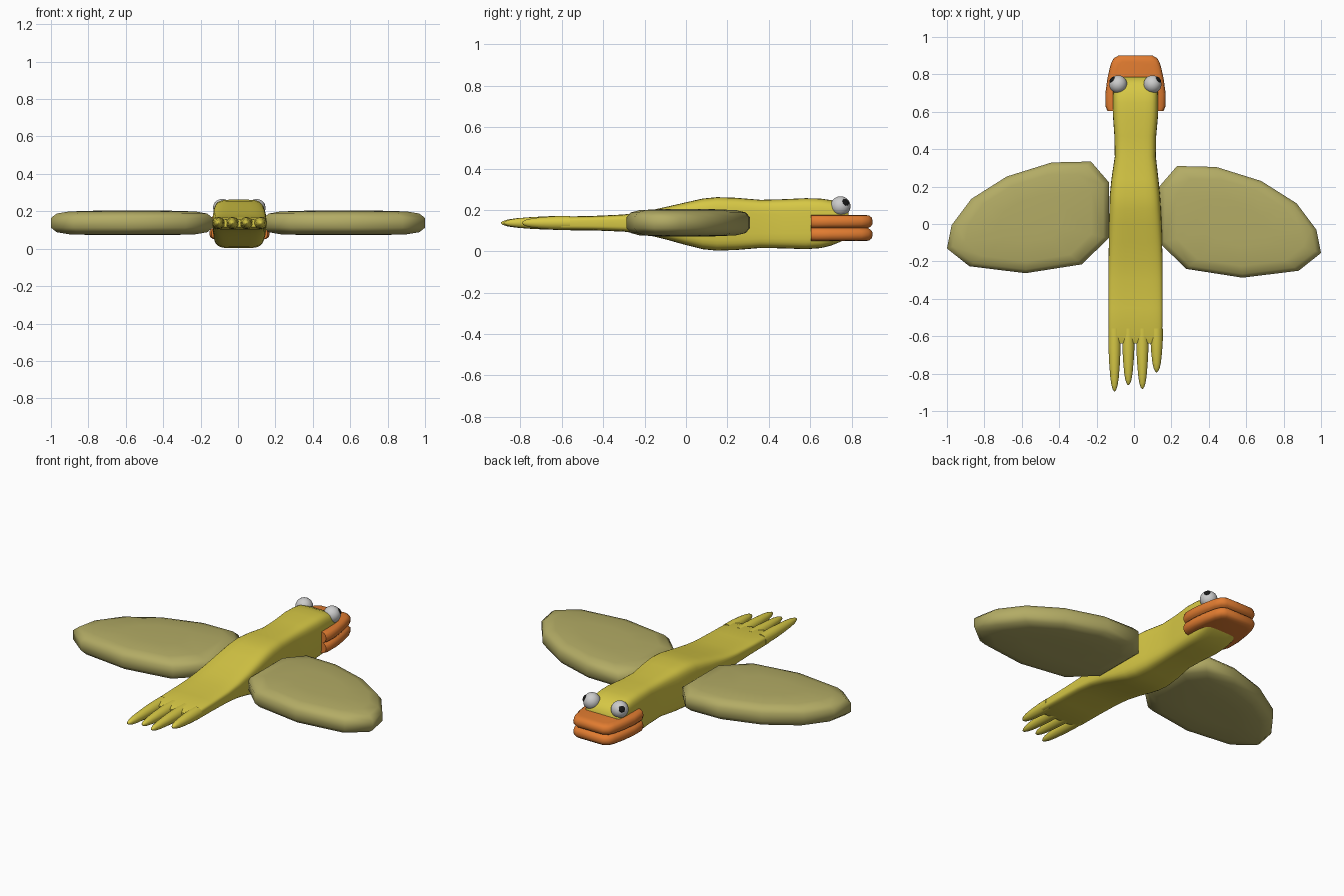
import bpy, bmesh
from math import sin, cos, pi, radians, copysign
from mathutils import Vector

if "Cube" in bpy.data.objects:
    bpy.data.objects.remove(bpy.data.objects["Cube"])


def material(name, rgb):
    m = bpy.data.materials.new(name)
    m.diffuse_color = (*rgb, 1)
    m.use_nodes = True
    m.node_tree.nodes["Principled BSDF"].inputs["Base Color"].default_value = m.diffuse_color
    return m


YELLOW = material("yellow", (0.68, 0.58, 0.06))
OLIVE = material("olive", (0.45, 0.41, 0.13))
ORANGE = material("orange", (0.75, 0.2, 0.03))
BLACK = material("black", (0.01, 0.01, 0.01))


def finish(obj, mat, angle):
    if mat:
        obj.data.materials.append(mat)
    bpy.ops.object.select_all(action='DESELECT')
    obj.select_set(True)
    bpy.context.view_layer.objects.active = obj
    bpy.ops.object.shade_smooth_by_angle(angle=radians(angle))


def loft(name, rings, mat, angle=40):
    """Skin a list of equal-length point rings and cap both ends."""
    bm = bmesh.new()
    vs = [[bm.verts.new(p) for p in r] for r in rings]
    n = len(vs[0])
    for a, b in zip(vs, vs[1:]):
        for i in range(n):
            j = (i + 1) % n
            bm.faces.new((a[i], a[j], b[j], b[i]))
    bm.faces.new(vs[0])
    bm.faces.new(vs[-1])
    bmesh.ops.recalc_face_normals(bm, faces=bm.faces)
    me = bpy.data.meshes.new(name)
    bm.to_mesh(me)
    bm.free()
    obj = bpy.data.objects.new(name, me)
    bpy.context.collection.objects.link(obj)
    finish(obj, mat, angle)
    return obj


def section(y, cx, hw, z0, z1, power, n=32):
    """Superellipse cross-section across the y axis."""
    pts = []
    for i in range(n):
        a = 2 * pi * (i + 0.5) / n
        c, s = cos(a), sin(a)
        pts.append((cx + hw * copysign(abs(c) ** (2 / power), c), y,
                    (z0 + z1) / 2 + (z1 - z0) / 2 * copysign(abs(s) ** (2 / power), s)))
    return pts


# body and head: y, centre x, half width, bottom, top
body = [(-0.64, 0.008, 0.138, 0.115, 0.155), (-0.60, 0.008, 0.143, 0.102, 0.168),
        (-0.45, 0.008, 0.144, 0.101, 0.171), (-0.30, 0.008, 0.144, 0.095, 0.178),
        (-0.20, 0.008, 0.144, 0.082, 0.192), (-0.10, 0.008, 0.143, 0.058, 0.214),
        (0.00, 0.007, 0.141, 0.030, 0.237), (0.08, 0.006, 0.138, 0.010, 0.255),
        (0.15, 0.005, 0.135, 0.003, 0.262), (0.24, 0.005, 0.126, 0.006, 0.259),
        (0.36, 0.007, 0.110, 0.016, 0.249), (0.47, 0.007, 0.112, 0.014, 0.252),
        (0.58, 0.008, 0.121, 0.010, 0.257), (0.65, 0.008, 0.121, 0.015, 0.255),
        (0.70, 0.008, 0.120, 0.027, 0.248), (0.75, 0.008, 0.119, 0.047, 0.226),
        (0.785, 0.008, 0.115, 0.070, 0.190)]
loft("body", [section(*b, 5) for b in body], YELLOW, 50)

# tail feathers: tapered fingers with rounded tips
for i, (x, tip) in enumerate([(-0.104, -0.895), (-0.03, -0.862), (0.045, -0.882), (0.121, -0.793)]):
    length = -0.56 - tip
    rings = []
    for t, w in [(0, 1), (0.3, 0.98), (0.55, 0.86), (0.78, 0.68), (0.9, 0.5), (0.97, 0.28), (1, 0.06)]:
        hw = 0.034 * w
        rings.append(section(-0.56 - length * t, x, hw, 0.137 - hw, 0.137 + hw, 2, 16))
    loft(f"tail_feather_{i + 1}", rings, YELLOW, 60)

# wings: faceted outline stacked into a flat pillow
outline = [(0.135, 0.20), (0.23, 0.31), (0.44, 0.305), (0.68, 0.23), (0.87, 0.11), (0.975, -0.03),
           (1.0, -0.155), (0.88, -0.25), (0.58, -0.287), (0.28, -0.24), (0.135, -0.10)]
levels = [(-0.066, 0.4), (-0.061, 0.78), (-0.05, 0.93), (-0.026, 1),
          (0.026, 1), (0.05, 0.93), (0.061, 0.78), (0.066, 0.4)]
for side, sx, dy in (("right", 1, 0), ("left", -1, 0.024)):
    rings = [[(sx * (0.56 + (x - 0.56) * s), y * s + dy, 0.138 + z) for x, y in outline]
             for z, s in levels]
    loft(f"{side}_wing", rings, OLIVE, 60)

# beak: two lips with a groove between, following one outline
half = [(0.150, 0.605), (0.161, 0.63), (0.161, 0.70), (0.150, 0.78), (0.134, 0.85),
        (0.118, 0.885), (0.088, 0.902)]
beak = half + [(-x, y) for x, y in reversed(half)]
rings = []
for z, inset in [(0.049, 0.035), (0.053, 0.016), (0.063, 0.004), (0.078, 0), (0.095, 0.002),
                 (0.105, 0.01), (0.112, 0.022), (0.119, 0.01), (0.129, 0.002),
                 (0.145, 0), (0.163, 0.004), (0.172, 0.016), (0.176, 0.035)]:
    rings.append([(0.008 + x * (1 - inset / 0.16),
                   0.605 + (y - 0.605) * (1 - inset / 0.297), z) for x, y in beak])
loft("beak", rings, ORANGE, 45)

# eyes with pupils looking outward and forward
for side, sx in (("right", 1), ("left", -1)):
    centre = Vector((0.007 + sx * 0.092, 0.747, 0.218))
    look = Vector((sx * 0.72, 0.56, 0.42)).normalized()
    bpy.ops.mesh.primitive_uv_sphere_add(segments=24, ring_count=16, radius=0.048, location=centre)
    eye = bpy.context.object
    eye.name = f"{side}_eye"
    finish(eye, None, 60)
    bpy.ops.mesh.primitive_uv_sphere_add(segments=16, ring_count=10, radius=0.018,
                                         location=centre + look * 0.045)
    pupil = bpy.context.object
    pupil.name = f"{side}_pupil"
    pupil.scale = (1, 1, 0.35)
    pupil.rotation_euler = look.to_track_quat('Z', 'Y').to_euler()
    finish(pupil, BLACK, 60)
